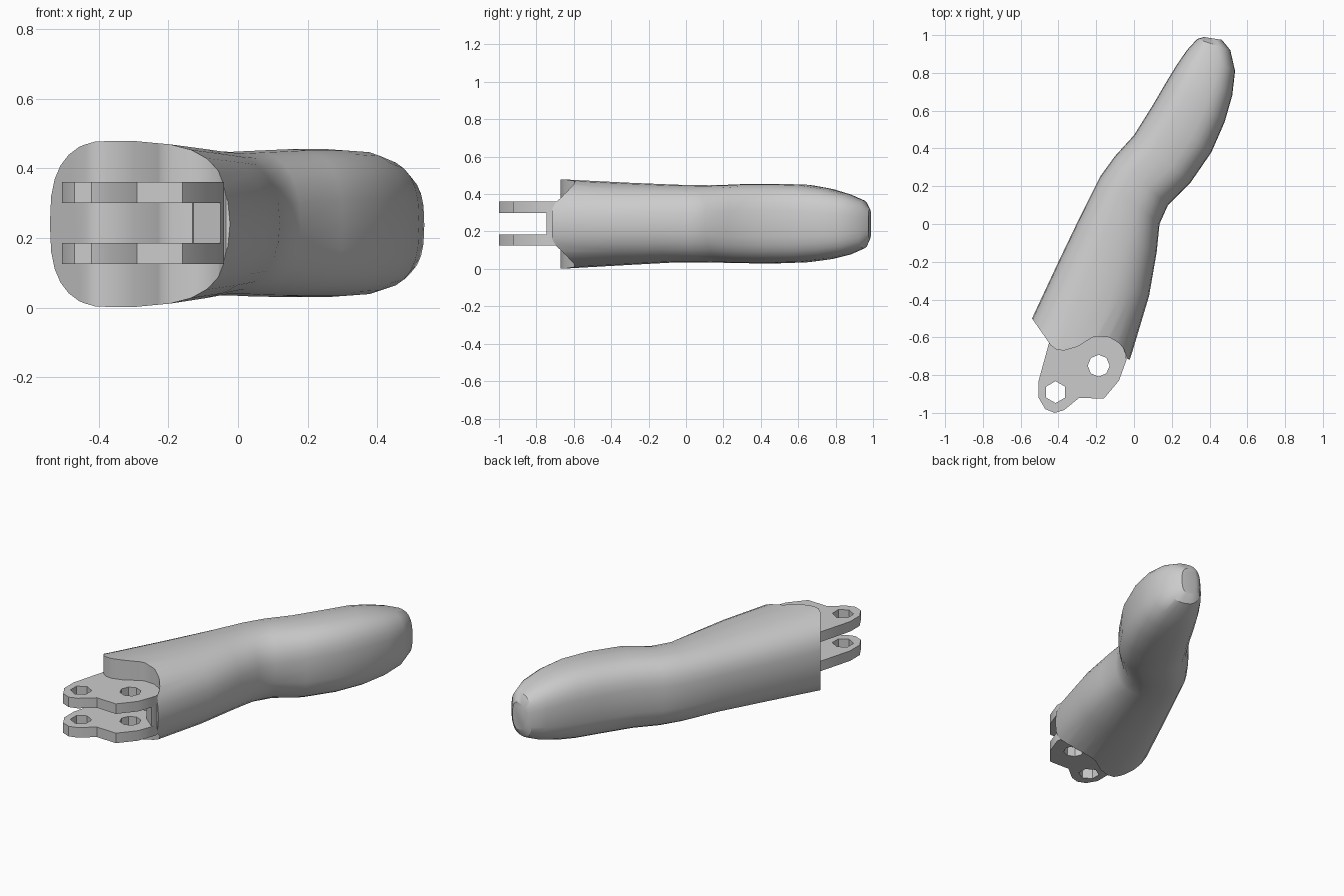
import bpy, bmesh, math
from mathutils import Vector

cube = bpy.data.objects.get("Cube")
if cube:
    bpy.data.objects.remove(cube, do_unlink=True)

grey = bpy.data.materials.new("plain grey")
grey.use_nodes = True
grey.diffuse_color = (0.6, 0.6, 0.6, 1)
grey.node_tree.nodes["Principled BSDF"].inputs["Base Color"].default_value = (0.6, 0.6, 0.6, 1)


def finish(name, bm):
    bmesh.ops.recalc_face_normals(bm, faces=bm.faces)
    mesh = bpy.data.meshes.new(name)
    bm.to_mesh(mesh)
    bm.free()
    mesh.materials.append(grey)
    obj = bpy.data.objects.new(name, mesh)
    bpy.context.collection.objects.link(obj)
    return obj


def prism(name, outline, z0, z1):
    """Extrude a plan outline straight up from z0 to z1."""
    bm = bmesh.new()
    face = bm.faces.new([bm.verts.new((x, y, z0)) for x, y in outline])
    top = bmesh.ops.extrude_face_region(bm, geom=[face])["geom"]
    bmesh.ops.translate(bm, vec=(0, 0, z1 - z0),
                        verts=[v for v in top if isinstance(v, bmesh.types.BMVert)])
    return finish(name, bm)


def select(obj):
    bpy.ops.object.select_all(action='DESELECT')
    obj.select_set(True)
    bpy.context.view_layer.objects.active = obj


def cut(obj, cutter):
    mod = obj.modifiers.new("cut", 'BOOLEAN')
    mod.operation, mod.solver, mod.object = 'DIFFERENCE', 'EXACT', cutter
    select(obj)
    bpy.ops.object.modifier_apply(modifier=mod.name)
    bpy.data.objects.remove(cutter, do_unlink=True)


def polygon(cx, cy, r, n):
    return [(cx + r * math.sin(math.tau * i / n), cy + r * math.cos(math.tau * i / n))
            for i in range(n)]


# Finger body: back edge x, y; palm edge x, y; bottom z; top z
sections = [
    (-.625, -.68, -.065, -.84, -.005, .485),
    (-.54, -.50, -.01, -.68, .005, .475),
    (-.40, -.20, .08, -.38, .022, .46),
    (-.28, .05, .12, -.15, .035, .45),
    (-.18, .25, .135, .00, .035, .447),
    (-.10, .36, .18, .10, .032, .45),
    (.00, .47, .30, .22, .03, .455),
    (.10, .63, .41, .38, .03, .455),
    (.17, .75, .48, .54, .035, .45),
    (.225, .84, .52, .68, .05, .43),
    (.28, .92, .535, .81, .075, .40),
    (.335, .98, .51, .92, .11, .365),
    (.37, .99, .465, .975, .16, .32),
]
SIDES = 28
bm = bmesh.new()
rings = []
for k, (lx, ly, rx, ry, z0, z1) in enumerate(sections):
    back, palm = Vector((lx, ly)), Vector((rx, ry))
    ring = []
    for i in range(SIDES):
        a = math.tau * i / SIDES
        c, s = math.cos(a), math.sin(a)
        # rounded-box section, a little rounder on the palm side of the near half
        power = 2.3 if c > 0 and k < 6 else 2.75
        u = math.copysign(abs(c) ** (2 / power), c)
        w = math.copysign(abs(s) ** (2 / power), s)
        p = (back + palm) / 2 + (palm - back) / 2 * u
        ring.append(bm.verts.new((p.x, p.y, (z0 + z1) / 2 + (z1 - z0) / 2 * w)))
    rings.append(ring)
for a, b in zip(rings, rings[1:]):
    for i in range(SIDES):
        j = (i + 1) % SIDES
        bm.faces.new((a[i], a[j], b[j], b[i]))
bm.faces.new(rings[0])
bm.faces.new(rings[-1])
body = finish("finger_body", bm)

# Curved knuckle end, cut straight down through the body
knuckle = [(-.60, -.42), (-.54, -.50), (-.44, -.643), (-.41, -.665), (-.37, -.67),
           (-.30, -.65), (-.22, -.60), (-.19, -.595), (-.13, -.60), (-.08, -.63),
           (-.055, -.66), (-.035, -.715), (-.01, -.72), (.10, -.73), (.10, -1.0), (-.9, -1.0),
           (-.9, -.42)]
cut(body, prism("knuckle_cutter", knuckle, -.2, .7))

# Pair of hinge plates, each with two pin holes
outline = [(-.42, -.56), (-.45, -.63), (-.505, -.83), (-.505, -.92), (-.47, -.98),
           (-.42, -1.0), (-.37, -.985), (-.29, -.92), (-.16, -.925), (-.08, -.83),
           (-.04, -.72), (-.06, -.56)]
parts = [body]
for name, z in (("lower_hinge_plate", .125), ("upper_hinge_plate", .30)):
    plate = prism(name, outline, z, z + .06)
    cut(plate, prism("pin_cutter", polygon(-.415, -.89, .058, 6), z - .1, z + .2))
    cut(plate, prism("pivot_cutter", polygon(-.187, -.75, .058, 8), z - .1, z + .2))
    parts.append(plate)

# Stop block between the plates
stop = [(-.13, -.60), (-.128, -.68), (-.05, -.745), (-.04, -.72), (-.045, -.60)]
parts.append(prism("stop_block", stop, .18, .305))

for obj in parts:
    select(obj)
    bpy.ops.object.shade_smooth_by_angle(angle=math.radians(32))
